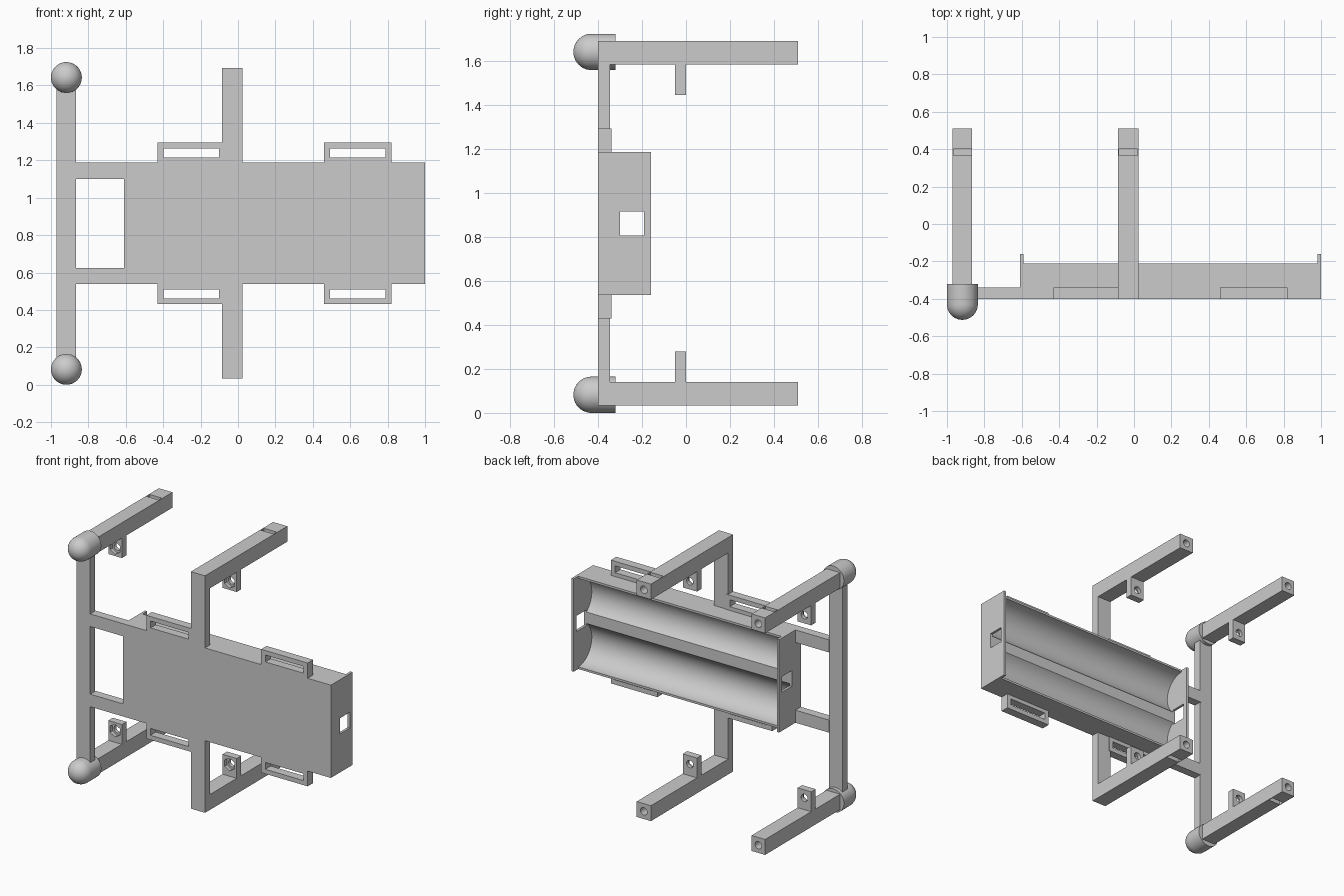
import bpy, bmesh, math
from mathutils import Matrix, Vector

old = bpy.data.objects.get("Cube")
if old:
    bpy.data.objects.remove(old, do_unlink=True)

GREY = (0.6, 0.6, 0.6, 1)
mat = bpy.data.materials.new("light grey plastic")
mat.use_nodes = True
mat.diffuse_color = GREY
mat.node_tree.nodes["Principled BSDF"].inputs["Base Color"].default_value = GREY

MID = 0.8625              # height of the horizontal symmetry plane
FRONT, BACK = -0.4, -0.34  # thickness of the front frame


def finish(name, bm):
    bmesh.ops.recalc_face_normals(bm, faces=bm.faces)
    mesh = bpy.data.meshes.new(name)
    bm.to_mesh(mesh)
    bm.free()
    mesh.materials.append(mat)
    obj = bpy.data.objects.new(name, mesh)
    bpy.context.collection.objects.link(obj)
    return obj


def box(name, x, y, z):
    bm = bmesh.new()
    bmesh.ops.create_cube(bm, size=1)
    for v in bm.verts:
        v.co = Vector([a + (b - a) * (c + 0.5) for (a, b), c in zip((x, y, z), v.co)])
    return finish(name, bm)


def rod(name, x, z, y0, y1, radius, sides):
    """Prism along the y axis."""
    bm = bmesh.new()
    place = Matrix.Translation((x, (y0 + y1) / 2, z)) @ Matrix.Rotation(math.pi / 2, 4, 'X')
    bmesh.ops.create_cone(bm, cap_ends=True, segments=sides, radius1=radius,
                          radius2=radius, depth=y1 - y0, matrix=place)
    return finish(name, bm)


def activate(obj):
    bpy.ops.object.select_all(action='DESELECT')
    obj.select_set(True)
    bpy.context.view_layer.objects.active = obj


def cut(obj, *cutters):
    for cutter in cutters:
        activate(obj)
        mod = obj.modifiers.new("cut", 'BOOLEAN')
        mod.operation, mod.solver, mod.object = 'DIFFERENCE', 'EXACT', cutter
        bpy.ops.object.modifier_apply(modifier=mod.name)
        bpy.data.objects.remove(cutter, do_unlink=True)


def smooth(obj):
    activate(obj)
    bpy.ops.object.shade_smooth_by_angle(angle=math.radians(35))


def span(side, a, b):
    """Height range at distances a..b above or below the middle."""
    return tuple(sorted((MID + side * a, MID + side * b)))


# Tray: a block with two round troughs and a low divider, extruded along x
RADIUS, OFFSET, RIM, DIVIDER, HALF = 0.15, 0.16, -0.21, -0.3, 0.325
stop = math.pi - math.asin((RIM - DIVIDER) / RADIUS)
half_profile = [(FRONT, HALF), (RIM, HALF)]
for i in range(25):
    a = stop * i / 24
    half_profile.append((RIM - RADIUS * math.sin(a), OFFSET + RADIUS * math.cos(a)))
profile = half_profile + [(y, -z) for y, z in reversed(half_profile)]
bm = bmesh.new()
face = bm.faces.new([bm.verts.new((-0.6, y, MID + z)) for y, z in profile])
ext = bmesh.ops.extrude_face_region(bm, geom=[face])["geom"]
bmesh.ops.translate(bm, vec=(1.59, 0, 0), verts=[g for g in ext if isinstance(g, bmesh.types.BMVert)])
smooth(finish("tray", bm))

# End plates with a square wire window
for name, x in (("right_end_plate", (-0.61, -0.592)), ("left_end_plate", (0.982, 1.0))):
    plate = box(name, x, (FRONT, -0.16), span(1, -HALF, HALF))
    cut(plate, box("window_cutter", (x[0] - 0.1, x[1] + 0.1), (DIVIDER, -0.19), span(1, -0.055, 0.055)))

# Long post between the two rounded corners
box("side_post", (-0.97, -0.865), (FRONT, -0.345), span(1, -0.78, 0.78))

for side, level in ((1, "upper"), (-1, "lower")):
    # Front frame
    box(level + "_rail", (-0.87, -0.605), (FRONT, BACK), span(side, 0.237, HALF))
    box(level + "_middle_post", (-0.085, 0.025), (FRONT, -0.345), span(side, HALF, 0.8))

    # Strap loops
    for label, x0, x1 in (("right", -0.43, -0.07), ("left", 0.46, 0.82)):
        loop = box(f"{level}_{label}_strap_loop", (x0, x1), (FRONT, BACK), span(side, 0.32, 0.432))
        cut(loop, box("slot_cutter", (x0 + 0.032, x1 - 0.032), (-0.5, -0.3), span(side, 0.352, 0.4)))

    # Arms with an end screw hole and an outer nut slot, each with a drilled lug
    for label, x0, x1 in (("side", -0.97, -0.865), ("middle", -0.085, 0.025)):
        xm = (x0 + x1) / 2
        arm = box(f"{level}_{label}_arm", (x0, x1), (FRONT, 0.51), span(side, 0.722, 0.83))
        cut(arm,
            rod("hole_cutter", xm, MID + side * 0.776, 0.3, 0.6, 0.026, 20),
            box("nut_slot_cutter", (x0 + 0.005, x1 - 0.005), (0.365, 0.4), span(side, 0.74, 0.9)))
        smooth(arm)
        lug = box(f"{level}_{label}_lug", (x0, x1), (-0.05, 0.0), span(side, 0.583, 0.725))
        hole_z = MID + side * 0.64
        cut(lug,
            rod("hole_cutter", xm, hole_z, -0.2, 0.2, 0.026, 20),
            rod("nut_cutter", xm, hole_z, -0.2, -0.025, 0.044, 6))
        smooth(lug)

    # Rounded corner: a hemisphere on a short cylinder
    R, y_mid, y_end = 0.0825, -0.43, -0.32
    bm = bmesh.new()
    place = Matrix.Translation((-0.9175, y_mid, MID + side * 0.78)) @ Matrix.Rotation(math.pi / 2, 4, 'X')
    bmesh.ops.create_uvsphere(bm, u_segments=40, v_segments=20, radius=R, matrix=place)
    bmesh.ops.delete(bm, geom=[v for v in bm.verts if v.co.y > y_mid + 0.001], context='VERTS')
    rim = [e for e in bm.edges if e.is_boundary]
    ext = bmesh.ops.extrude_edge_only(bm, edges=rim)["geom"]
    for v in (g for g in ext if isinstance(g, bmesh.types.BMVert)):
        v.co.y = y_end
    bmesh.ops.holes_fill(bm, edges=[e for e in bm.edges if e.is_boundary])
    smooth(finish(level + "_rounded_corner", bm))
